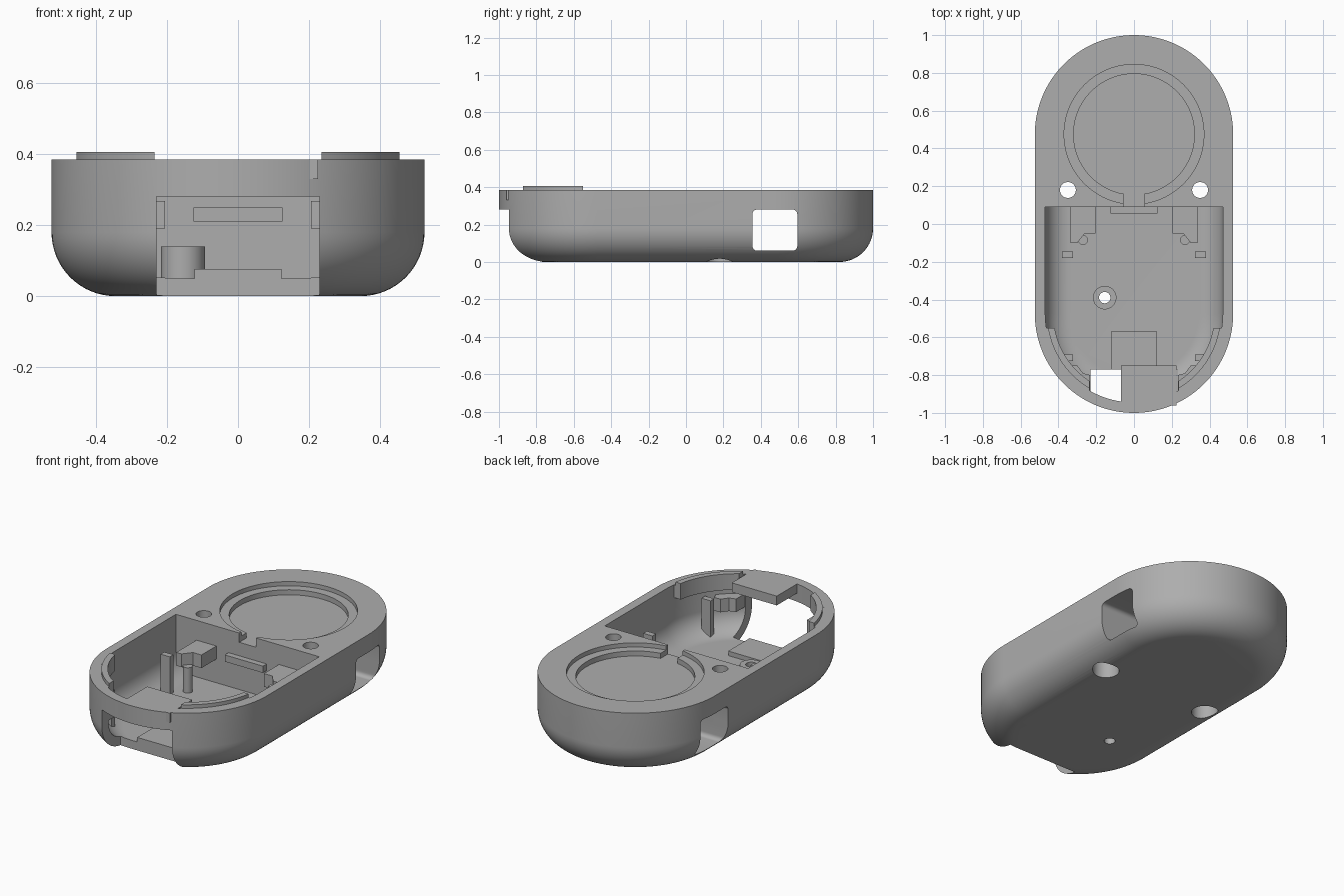
import bpy, bmesh
from math import sin, cos, pi, radians, sqrt

if "Cube" in bpy.data.objects:
    bpy.data.objects.remove(bpy.data.objects["Cube"])

grey = bpy.data.materials.new("plain grey")
grey.use_nodes = True
grey.diffuse_color = (0.42, 0.42, 0.42, 1)
grey.node_tree.nodes["Principled BSDF"].inputs["Base Color"].default_value = (0.42, 0.42, 0.42, 1)

END_Y = 0.475   # centre of each rounded end


def loft(name, rings):
    """Closed solid through a stack of equal-length rings."""
    bm = bmesh.new()
    loops = [[bm.verts.new(p) for p in ring] for ring in rings]
    n = len(loops[0])
    for low, high in zip(loops, loops[1:]):
        for i in range(n):
            j = (i + 1) % n
            bm.faces.new((low[i], low[j], high[j], high[i]))
    bm.faces.new(loops[0][::-1])
    bm.faces.new(loops[-1])
    bmesh.ops.recalc_face_normals(bm, faces=bm.faces)
    mesh = bpy.data.meshes.new(name)
    bm.to_mesh(mesh)
    bm.free()
    mesh.materials.append(grey)
    obj = bpy.data.objects.new(name, mesh)
    bpy.context.collection.objects.link(obj)
    return obj


def prism(name, points, z0, z1):
    return loft(name, [[(x, y, z) for x, y in points] for z in (z0, z1)])


def box(name, x0, x1, y0, y1, z0, z1):
    return prism(name, [(x0, y0), (x1, y0), (x1, y1), (x0, y1)], z0, z1)


def arc(cx, cy, r, a0, a1, n):
    return [(cx + r * cos(a0 + (a1 - a0) * i / n), cy + r * sin(a0 + (a1 - a0) * i / n))
            for i in range(n + 1)]


def cylinder(name, x, y, r, z0, z1, n=48):
    return prism(name, arc(x, y, r, 0, 2 * pi, n)[:-1], z0, z1)


def outline(r, back=None):
    """Rounded front, with a rounded back or a straight one at the given y."""
    front = arc(0, -END_Y, r, pi, 2 * pi, 64)
    rear = arc(0, END_Y, r, 0, pi, 64) if back is None else [(r, back), (-r, back)]
    return front + rear


def tub(name, r, fillet, z0, z1, back=None):
    """Upright shell shape with a rounded bottom edge."""
    rings = []
    for i in range(17):
        a = pi / 2 * i / 16
        inset, z = fillet * (1 - sin(a)), z0 + fillet * (1 - cos(a))
        rings.append([(x, y, z) for x, y in outline(r - inset, back)])
    rings.append([(x, y, z1) for x, y in outline(r, back)])
    return loft(name, rings)


def cut(obj, cutter):
    cutter.hide_render = True
    mod = obj.modifiers.new("cut", 'BOOLEAN')
    mod.operation, mod.solver, mod.object = 'DIFFERENCE', 'EXACT', cutter
    bpy.context.view_layer.objects.active = obj
    bpy.ops.object.modifier_apply(modifier=mod.name)
    bpy.data.objects.remove(cutter)


def smooth(obj):
    bpy.ops.object.select_all(action='DESELECT')
    obj.select_set(True)
    bpy.context.view_layer.objects.active = obj
    bpy.ops.object.shade_smooth_by_angle(angle=radians(30))


# Housing with the open compartment in its front half
housing = tub("housing", 0.525, 0.18, 0, 0.385)
cut(housing, tub("compartment_cutter", 0.47, 0.13, 0.05, 0.5, back=0.09))

# Front port, open through the floor
cut(housing, box("port_cutter", -0.23, 0.23, -1.1, -0.77, -0.1, 0.28))

# Stepped round recess and its channel
cut(housing, cylinder("ledge_cutter", 0, END_Y, 0.37, 0.36, 0.5, 96))
cut(housing, cylinder("recess_cutter", 0, END_Y, 0.32, 0.33, 0.5, 96))
cut(housing, box("channel_cutter", -0.055, 0.055, 0.05, 0.25, 0.33, 0.5))

# Strap tunnel across the rear
corner = 0.025
profile = []
for i, (y, z) in enumerate([(0.57, 0.255), (0.38, 0.255), (0.38, 0.085), (0.57, 0.085)]):
    profile += arc(y, z, corner, i * pi / 2, (i + 1) * pi / 2, 6)
cut(housing, loft("tunnel_cutter", [[(x, y, z) for y, z in profile] for x in (-0.7, 0.7)]))

# Screw holes with counterbores underneath
for s in (-1, 1):
    cut(housing, cylinder("screw_cutter", s * 0.35, 0.18, 0.042, -0.1, 0.5))
    cut(housing, cylinder("counterbore_cutter", s * 0.35, 0.18, 0.072, -0.1, 0.2))
cut(housing, cylinder("standoff_hole_cutter", -0.155, -0.39, 0.03, -0.1, 0.2))
smooth(housing)

# Board standoff
standoff = cylinder("standoff", -0.155, -0.39, 0.062, 0.04, 0.14)
cut(standoff, cylinder("standoff_bore", -0.155, -0.39, 0.03, 0, 0.2))
smooth(standoff)

# Port plate, top tab and rear wall ledge
box("port_plate", -0.122, 0.122, -0.77, -0.57, 0.04, 0.077)
box("top_tab", -0.07, 0.225, -0.96, -0.75, 0.33, 0.385)
box("rear_ledge", -0.125, 0.125, 0.055, 0.1, 0.21, 0.25)


def lip_points(s, inner, outer):
    """Arc band from the side of the compartment to the port."""
    def edge(r):
        start = -pi / 2 + math_angle(0.235, r)
        end = -math_angle(0.075, r)
        return arc(0, -END_Y, r, start, end, 24)
    return [(s * x, y) for x, y in edge(inner) + edge(outer)[::-1]]


def math_angle(side, r):
    from math import asin
    return asin(side / r)


for s, side in ((1, "left"), (-1, "right")):
    # Raised lip around the front of the compartment
    smooth(prism(side + "_lip_base", lip_points(s, 0.427, 0.478), 0.31, 0.384))
    smooth(prism(side + "_lip", lip_points(s, 0.427, 0.461), 0.31, 0.405))

    # Guide posts
    for y, label in ((-0.162, "_rear_post"), (-0.707, "_front_post")):
        xs = sorted((s * 0.322, s * 0.382))
        box(side + label, *xs, y - 0.017, y + 0.017, 0.04, 0.275)

    # Board clamps and locating pin
    rear = [(0.205, 0.1), (0.205, -0.05), (0.26, -0.05), (0.3, -0.1), (0.335, -0.1), (0.335, 0.1)]
    prism(side + "_rear_clamp", [(s * x, y) for x, y in rear], 0.19, 0.268)
    front = [(0.232, -0.8), (0.27, -0.79), (0.3, -0.75), (0.34, -0.75), (0.36, -0.8), (0.232, -0.9)]
    prism(side + "_front_clamp", [(s * x, y) for x, y in front], 0.19, 0.268)
    smooth(cylinder(side + "_pin", s * 0.27, -0.085, 0.026, 0.04, 0.2, 32))
